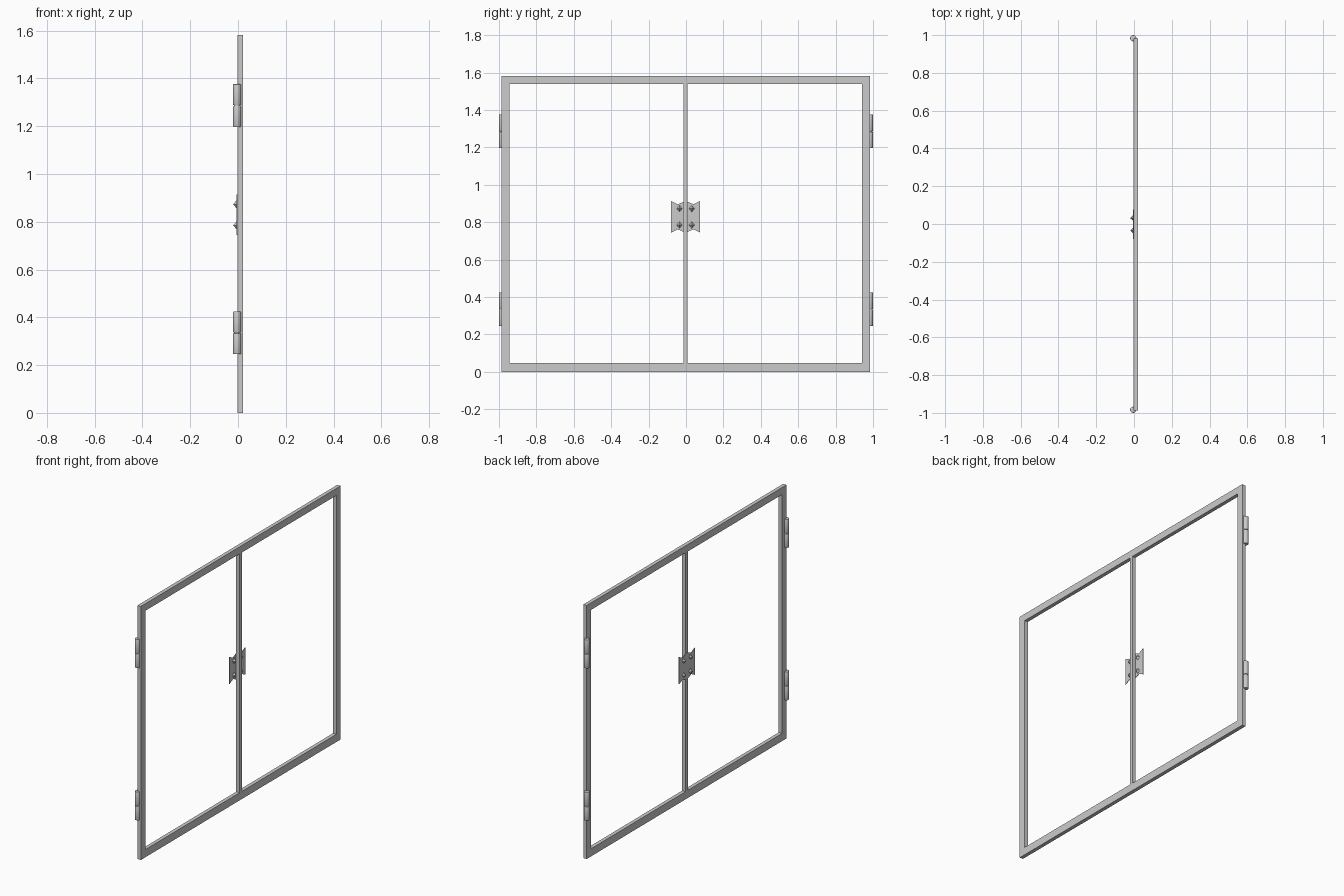
import bpy
import bmesh
from math import radians
from mathutils import Matrix, Vector

cube = bpy.data.objects.get("Cube")
if cube:
    bpy.data.objects.remove(cube, do_unlink=True)

steel = bpy.data.materials.new("grey_steel")
steel.use_nodes = True
steel.diffuse_color = (0.6, 0.6, 0.6, 1)
steel.node_tree.nodes["Principled BSDF"].inputs["Base Color"].default_value = steel.diffuse_color


def finish(bm, name, smooth=False):
    bmesh.ops.recalc_face_normals(bm, faces=bm.faces)
    mesh = bpy.data.meshes.new(name)
    bm.to_mesh(mesh)
    bm.free()
    mesh.materials.append(steel)
    obj = bpy.data.objects.new(name, mesh)
    bpy.context.collection.objects.link(obj)
    if smooth:
        bpy.ops.object.select_all(action="DESELECT")
        obj.select_set(True)
        bpy.context.view_layer.objects.active = obj
        bpy.ops.object.shade_smooth_by_angle(angle=radians(30))
    return obj


def thicken(bm, depth):
    """Extrude all flat faces along +x."""
    made = bmesh.ops.extrude_face_region(bm, geom=bm.faces[:], use_keep_orig=True)
    verts = [v for v in made["geom"] if isinstance(v, bmesh.types.BMVert)]
    bmesh.ops.translate(bm, verts=verts, vec=(depth, 0, 0))


# Outer frame and centre post as one welded piece
FRAME_BACK, FRAME_FRONT = -0.003, 0.0205
y_cuts = [-0.987, -0.943, -0.013, 0.009, 0.941, 0.983]
z_cuts = [0, 0.048, 1.538, 1.582]
bm = bmesh.new()
for i in range(5):
    for j in range(3):
        if i % 2 == 0 or j % 2 == 0:
            corners = [(i, j), (i + 1, j), (i + 1, j + 1), (i, j + 1)]
            bm.faces.new([bm.verts.new((FRAME_BACK, y_cuts[a], z_cuts[b])) for a, b in corners])
bmesh.ops.remove_doubles(bm, verts=bm.verts, dist=0.0001)
thicken(bm, FRAME_FRONT - FRAME_BACK)
finish(bm, "door_frame")


# Barrel hinges: two bevelled knuckles around a pin
def cylinder(name, y, z, radius, height, bevel):
    bm = bmesh.new()
    bmesh.ops.create_cone(bm, cap_ends=True, segments=24, radius1=radius, radius2=radius,
                          depth=height, matrix=Matrix.Translation((-0.004, y, z)))
    if bevel:
        rims = [e for e in bm.edges if abs(e.verts[0].co.z - e.verts[1].co.z) < 0.001]
        bmesh.ops.bevel(bm, geom=rims, offset=bevel, segments=2, profile=0.5, affect="EDGES")
    finish(bm, name, True)


for side, y in (("left", 0.9835), ("right", -0.9835)):
    for level, z in (("lower", 0.335), ("upper", 1.286)):
        name = f"{side}_{level}_hinge"
        cylinder(name + "_pin", y, z, 0.012, 0.17, 0)
        for part, sign in (("bottom", -1), ("top", 1)):
            cylinder(f"{name}_{part}_knuckle", y, z + sign * 0.0455, 0.0165, 0.088, 0.003)


# Latch: flared plates either side of the post, each with two pointed studs
POST_Y, LATCH_Z = -0.002, 0.829
half_outline = [(0, 0.08), (0.012, 0.08), (0.042, 0.067), (0.078, 0.085)]
for side, sign in (("left", 1), ("right", -1)):
    outline = half_outline + [(y, -z) for y, z in reversed(half_outline)]
    bm = bmesh.new()
    bm.faces.new([bm.verts.new((-0.006, POST_Y + sign * y, LATCH_Z + z)) for y, z in outline])
    thicken(bm, 0.003)
    finish(bm, f"{side}_latch_plate")

    for level, dz in (("upper", 0.044), ("lower", -0.044)):
        bm = bmesh.new()
        centre = Vector((-0.004, POST_Y + sign * 0.033, LATCH_Z + dz))
        ring = [bm.verts.new(centre + Vector(p))
                for p in ((0, 0.016, 0), (0, 0, 0.019), (0, -0.016, 0), (0, 0, -0.019))]
        for reach in (-0.0165, 0.0165):
            tip = bm.verts.new(centre + Vector((reach, 0, 0)))
            for k in range(4):
                bm.faces.new((ring[k], ring[(k + 1) % 4], tip))
        finish(bm, f"{side}_{level}_latch_stud")
